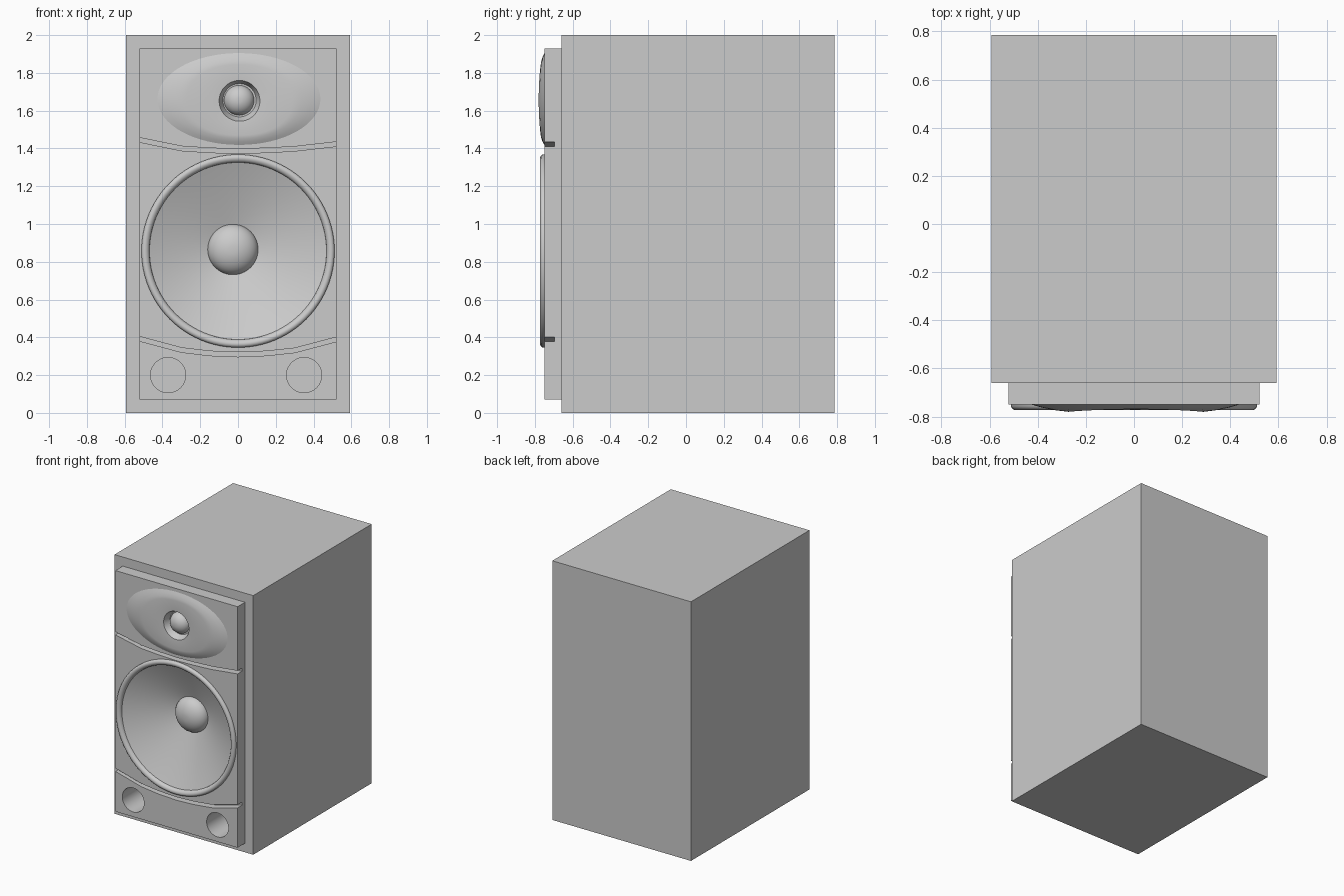
import bpy, bmesh
from math import sin, cos, pi, radians

cube = bpy.data.objects.get("Cube")
if cube:
    bpy.data.objects.remove(cube, do_unlink=True)

grey = bpy.data.materials.new("plain grey")
grey.use_nodes = True
COLOUR = (0.6, 0.6, 0.6, 1)
grey.diffuse_color = COLOUR
grey.node_tree.nodes["Principled BSDF"].inputs["Base Color"].default_value = COLOUR


def finish(name, bm):
    mesh = bpy.data.meshes.new(name)
    bm.to_mesh(mesh)
    bm.free()
    mesh.materials.append(grey)
    obj = bpy.data.objects.new(name, mesh)
    bpy.context.collection.objects.link(obj)
    return obj


def select(obj):
    bpy.ops.object.select_all(action='DESELECT')
    obj.select_set(True)
    bpy.context.view_layer.objects.active = obj


def smooth(obj, angle=40):
    select(obj)
    bpy.ops.object.shade_smooth_by_angle(angle=radians(angle))


def box(name, x, y0, y1, z0, z1):
    bm = bmesh.new()
    bmesh.ops.create_cube(bm, size=1)
    for v in bm.verts:
        v.co = (v.co.x * 2 * x, y0 if v.co.y < 0 else y1, z0 if v.co.z < 0 else z1)
    return finish(name, bm)


def loft(name, rings, segs=64, cap=True):
    """Join rings (cx, cz, rx, rz, y, extra side height, squareness) from outside in, facing -y."""
    bm = bmesh.new()
    loops = []
    for cx, cz, rx, rz, y, lift, power in rings:
        loop = []
        for k in range(segs):
            c, s = cos(2 * pi * k / segs), sin(2 * pi * k / segs)
            f = (abs(c) ** power + abs(s) ** power) ** (-1 / power)
            loop.append(bm.verts.new((cx + rx * c * f, y - lift * c * c, cz + rz * s * f)))
        loops.append(loop)
    for a, b in zip(loops, loops[1:]):
        for k in range(segs):
            n = (k + 1) % segs
            bm.faces.new((a[k], a[n], b[n], b[k]))
    if cap:
        bm.faces.new(loops[-1])
    return finish(name, bm)


def ring(cx, cz, r, y):
    return (cx, cz, r, r, y, 0, 2)


def dome(cx, cz, r, y, height, steps=10):
    return [ring(cx, cz, r * cos(pi / 2 * i / steps), y - height * sin(pi / 2 * i / steps))
            for i in range(steps)]


def hole_cutter(cx, cz, r, y1):
    obj = loft("hole_cutter", [ring(cx, cz, r, y1), ring(cx, cz, r, -0.9)])
    bm = bmesh.new()
    bm.from_mesh(obj.data)
    bmesh.ops.holes_fill(bm, edges=bm.edges[:])
    bmesh.ops.recalc_face_normals(bm, faces=bm.faces[:])
    bm.to_mesh(obj.data)
    bm.free()
    return obj


def groove_cutter(points):
    """Thin curved strip pushed back into the baffle."""
    bm = bmesh.new()
    top = [bm.verts.new((x, -0.9, z)) for x, z in points]
    low = [bm.verts.new((x, -0.9, z - 0.024)) for x, z in points]
    face = bm.faces.new(top + low[::-1])
    back = bmesh.ops.extrude_face_region(bm, geom=[face])["geom"]
    for v in back:
        if isinstance(v, bmesh.types.BMVert):
            v.co.y = -0.695
    bmesh.ops.recalc_face_normals(bm, faces=bm.faces[:])
    return finish("groove_cutter", bm)


def cut(obj, cutters):
    for cutter in cutters:
        mod = obj.modifiers.new("cut", 'BOOLEAN')
        mod.operation = 'DIFFERENCE'
        mod.solver = 'EXACT'
        mod.object = cutter
        select(obj)
        bpy.ops.object.modifier_apply(modifier=mod.name)


# Cabinet and front baffle
cabinet = box("cabinet", 0.592, -0.66, 0.785, 0, 2)
baffle = box("baffle", 0.522, -0.75, -0.66, 0.07, 1.93)

# Openings for the woofer, tweeter and the two bass ports
holes = [hole_cutter(0, 0.857, 0.475, -0.4),
         hole_cutter(0.008, 1.652, 0.108, -0.6),
         hole_cutter(-0.37, 0.2, 0.093, -0.2),
         hole_cutter(0.35, 0.2, 0.093, -0.2)]
grooves = [groove_cutter([(-0.6, 1.472), (-0.52, 1.457), (-0.3, 1.412), (-0.15, 1.402), (0, 1.398),
                          (0.15, 1.402), (0.3, 1.41), (0.52, 1.435), (0.6, 1.444)]),
           groove_cutter([(-0.6, 0.425), (-0.52, 0.404), (-0.3, 0.345), (-0.15, 0.327), (0, 0.321),
                          (0.15, 0.327), (0.3, 0.343), (0.52, 0.401), (0.6, 0.422)])]
cut(cabinet, holes)
cut(baffle, holes + grooves)
for cutter in holes + grooves:
    bpy.data.objects.remove(cutter, do_unlink=True)
smooth(cabinet, 25)
smooth(baffle, 25)

# Woofer: rounded rim, cone and dust cap
rim = [(0.511, -0.749), (0.511, -0.759), (0.506, -0.767), (0.498, -0.772),
       (0.488, -0.772), (0.478, -0.767), (0.471, -0.759), (0.468, -0.745)]
smooth(loft("woofer_rim", [ring(0, 0.857, r, y) for r, y in rim], 96, False))
smooth(loft("woofer_cone", [ring(0, 0.857, 0.476, -0.748), ring(0, 0.857, 0.465, -0.746),
                            ring(-0.027, 0.865, 0.12, -0.51)], 96))
smooth(loft("dust_cap", dome(-0.027, 0.865, 0.134, -0.515, 0.09)))

# Tweeter: raised oval waveguide, recessed seat and dome
smooth(loft("waveguide", [(0.005, 1.662, 0.435, 0.245, -0.749, 0, 2),
                          (0.006, 1.66, 0.385, 0.225, -0.759, 0.004, 2.05),
                          (0.007, 1.658, 0.33, 0.205, -0.766, 0.008, 2.1),
                          (0.008, 1.657, 0.28, 0.187, -0.769, 0.011, 2.2),
                          ring(0.008, 1.652, 0.108, -0.764),
                          ring(0.008, 1.655, 0.088, -0.715)]))
smooth(loft("tweeter_dome", dome(0.006, 1.655, 0.08, -0.708, 0.064)))
